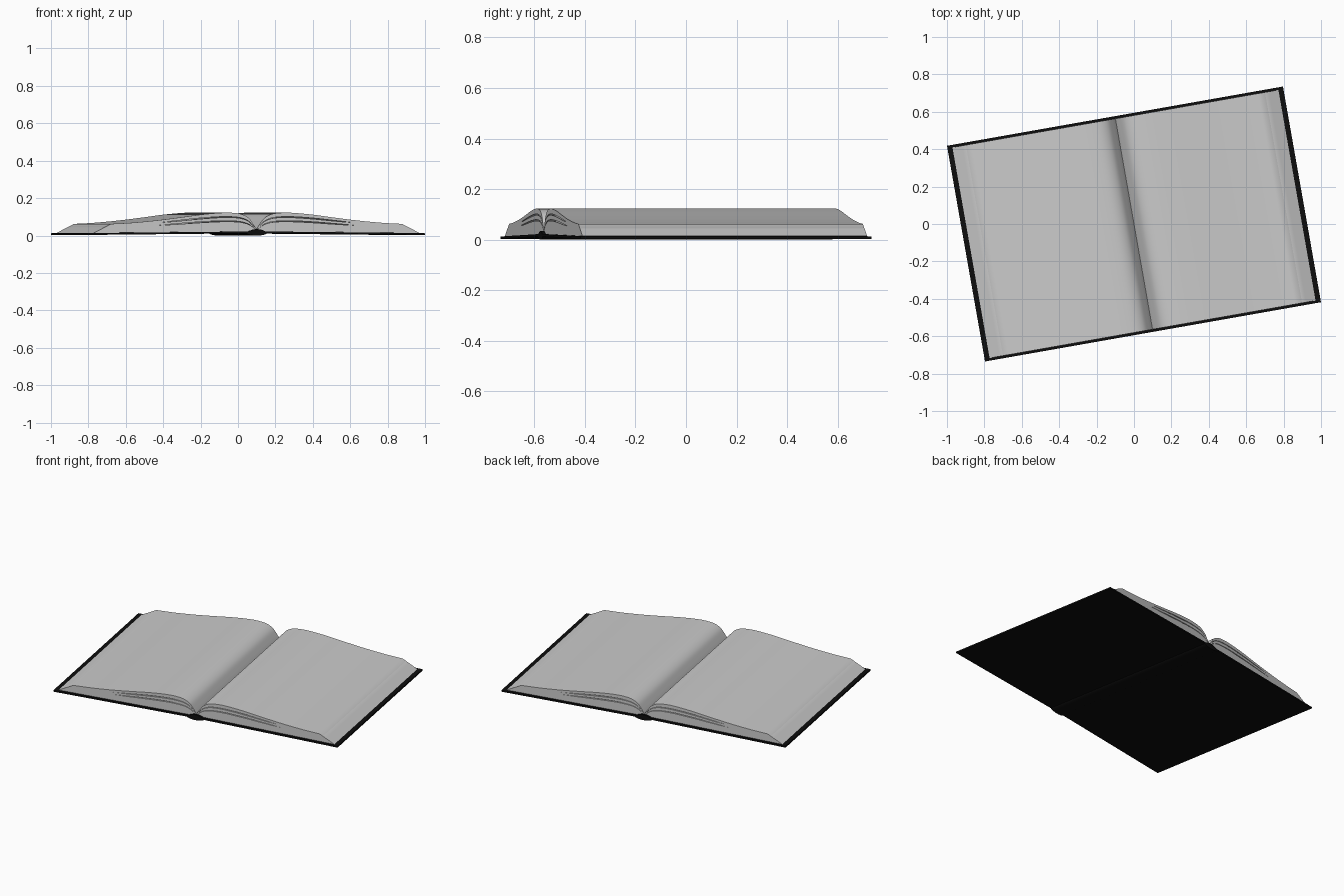
import bpy, math

if "Cube" in bpy.data.objects:
    bpy.data.objects.remove(bpy.data.objects["Cube"])

TURN = math.radians(10)
BLACK = bpy.data.materials.new("cover_black")
BLACK.diffuse_color = (0.004, 0.004, 0.004, 1)
BLACK.use_nodes = True
BLACK.node_tree.nodes["Principled BSDF"].inputs["Base Color"].default_value = BLACK.diffuse_color


def slab(name, lower, upper, half, mirror=True, mat=None):
    """Prism along the spine between a lower and an upper curve (u, z)."""
    n = len(lower)
    verts = [(u, y, z) for y in (-half, half) for c in (lower, upper) for u, z in c]
    L0, U0, L1, U1 = 0, n, 2 * n, 3 * n
    faces = []
    for i in range(n - 1):
        j = i + 1
        faces += [(L0 + i, L0 + j, U0 + j, U0 + i), (L1 + j, L1 + i, U1 + i, U1 + j),
                  (U0 + i, U0 + j, U1 + j, U1 + i), (L0 + j, L0 + i, L1 + i, L1 + j)]
    e = n - 1
    faces += [(L0, U0, U1, L1), (L0 + e, L1 + e, U1 + e, U0 + e)]
    me = bpy.data.meshes.new(name)
    me.from_pydata(verts, [], faces)
    ob = bpy.data.objects.new(name, me)
    bpy.context.collection.objects.link(ob)
    ob.rotation_euler.z = TURN
    if mirror:
        ob.modifiers.new("mirror", 'MIRROR').use_mirror_merge = False
    if mat:
        me.materials.append(mat)
    bpy.ops.object.select_all(action='DESELECT')
    ob.select_set(True)
    bpy.context.view_layer.objects.active = ob
    bpy.ops.object.shade_smooth_by_angle(angle=math.radians(25))
    return ob


def smooth_curve(pts, steps=5):
    """Catmull-Rom samples through the profile points."""
    p = [pts[0]] + pts + [pts[-1]]
    out = []
    for i in range(1, len(p) - 2):
        for s in range(steps):
            t = s / steps
            out.append(tuple(0.5 * (2 * b + (c - a) * t + (2 * a - 5 * b + 4 * c - d) * t * t
                                    + (3 * b - a - 3 * c + d) * t ** 3)
                             for a, b, c, d in zip(p[i - 1], p[i], p[i + 1], p[i + 2])))
    return out + [pts[-1]]


# Open page surface, from gutter to fore edge
page_top = smooth_curve([(0, .034), (.018, .062), (.045, .095), (.085, .115), (.14, .122),
                         (.2, .121), (.3, .112), (.42, .096), (.55, .080), (.68, .068), (.79, .062)])


def board_top(u):
    return .022 - .010 * min(1, u / .912)


def leaf_curve(f, shift=0):
    """Curve at fraction f of the page block; shift opens a thin slit near the gutter."""
    out = []
    for u, z in page_top:
        base = board_top(u)
        gap = shift * math.sin(math.pi * min(1, u / .5)) ** 0.6 if 0 < u < .5 else 0
        out.append((u * (1 + .12 * (1 - f)), base + f * (z - base) + gap))
    return out


# Three bundles of pages per side, with slits between them
levels = [0, .55, .77, 1]
names = ["lower_pages", "middle_pages", "upper_pages"]
for k, name in enumerate(names):
    low = leaf_curve(levels[k], .0025 if k else 0)
    high = leaf_curve(levels[k + 1], -.0025 if k < 2 else 0)
    slab(name, low, high, .572)

# Cover boards, sloping up to the hinge
slab("cover_boards", [(.03, .012), (.912, .003)], [(.03, .0218), (.912, .012)], .5855, mat=BLACK)

# Rounded spine
arc = [math.pi * i / 16 for i in range(17)]
slab("spine", [(-.055 * math.cos(a), .014 - .014 * math.sin(a)) for a in arc],
     [(-.055 * math.cos(a), .016 + .018 * math.sin(a) ** 2) for a in arc],
     .5855, mirror=False, mat=BLACK)
